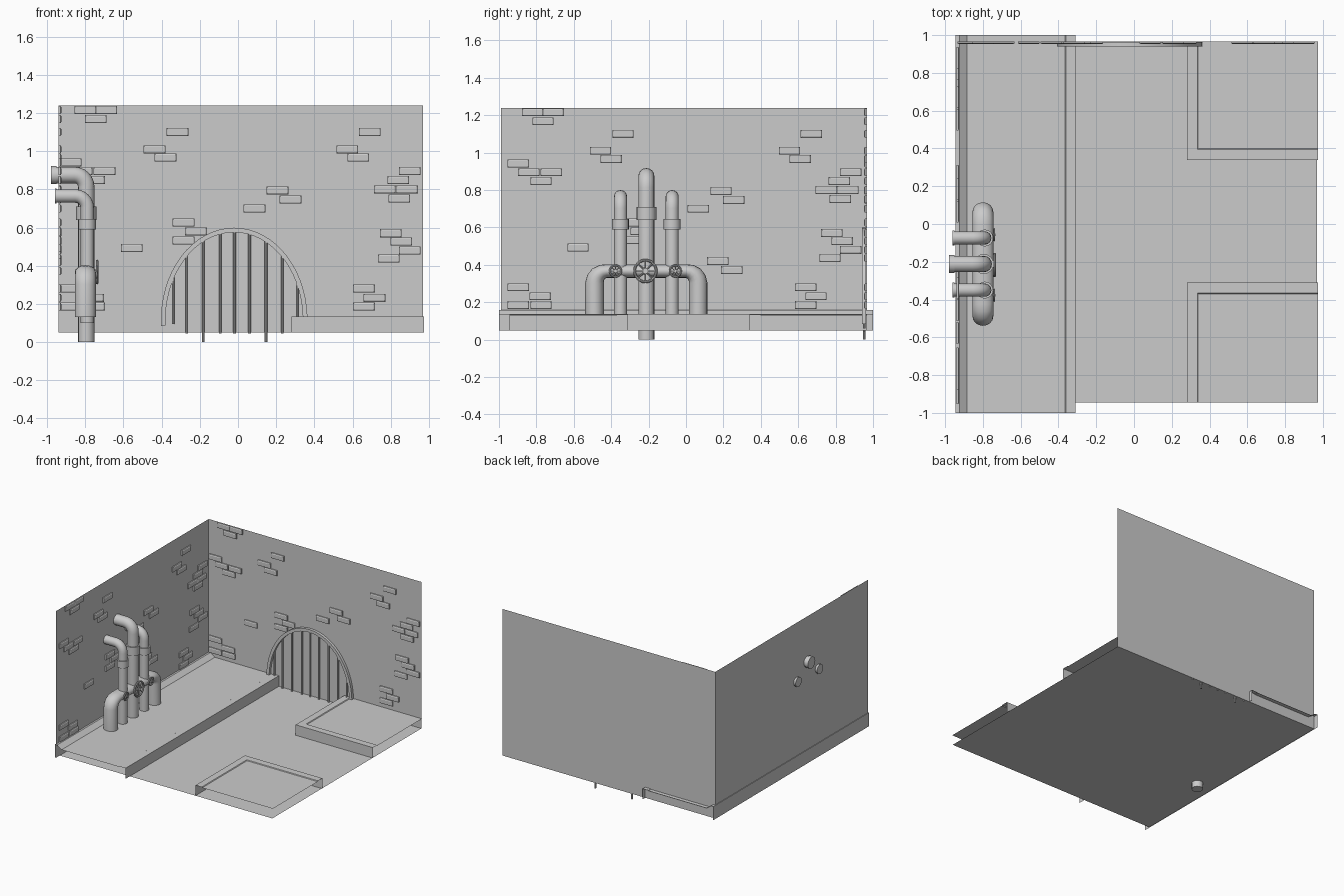
import bpy, bmesh, math
from mathutils import Vector, Matrix

if "Cube" in bpy.data.objects:
    bpy.data.objects.remove(bpy.data.objects["Cube"])


def mesh_obj(name, verts, faces):
    me = bpy.data.meshes.new(name)
    me.from_pydata(verts, [], faces)
    ob = bpy.data.objects.new(name, me)
    bpy.context.collection.objects.link(ob)
    return ob


def bm_obj(name, bm, smooth=False):
    me = bpy.data.meshes.new(name)
    bm.to_mesh(me)
    bm.free()
    ob = bpy.data.objects.new(name, me)
    bpy.context.collection.objects.link(ob)
    if smooth:
        bpy.ops.object.select_all(action='DESELECT')
        ob.select_set(True)
        bpy.context.view_layer.objects.active = ob
        bpy.ops.object.shade_smooth_by_angle(angle=math.radians(40))
    return ob


def sweep(bm, path, a, b, side, n=16, cap=True):
    """Elliptical tube along a planar path; 'side' is the plane normal (radius a), b lies in plane."""
    side = Vector(side)
    path = [Vector(p) for p in path]
    rings = []
    for i, p in enumerate(path):
        t = (path[min(i + 1, len(path) - 1)] - path[max(i - 1, 0)]).normalized()
        up = t.cross(side)
        rings.append([bm.verts.new(p + side * a * math.cos(2 * math.pi * k / n)
                                   + up * (b[i] if isinstance(b, list) else b) * math.sin(2 * math.pi * k / n))
                      for k in range(n)])
    for r, s in zip(rings, rings[1:]):
        for k in range(n):
            bm.faces.new((r[k], r[(k + 1) % n], s[(k + 1) % n], s[k]))
    if cap:
        bm.faces.new(rings[0][::-1])
        bm.faces.new(rings[-1])
    bmesh.ops.recalc_face_normals(bm, faces=bm.faces)


# walls and floor sheets
X0, X1, YB = -0.94, 0.97, 0.967
mesh_obj("floor", [(X0, -.945, .05), (X1, -.945, .05), (X1, YB, .05), (X0, YB, .05)], [(0, 1, 2, 3)])
mesh_obj("back_wall", [(X0, YB, .05), (X1, YB, .05), (X1, YB, 1.24), (X0, YB, 1.24)], [(0, 1, 2, 3)])
mesh_obj("left_wall", [(X0, -.99, .05), (X0, YB, .05), (X0, YB, 1.24), (X0, -.99, 1.24)], [(0, 1, 2, 3)])

# walkway: skirting, deck and kerb extruded along y, ends open
prof = [(-.945, .05), (-.945, .16), (-.925, .16), (-.885, .132), (-.365, .132), (-.36, .136), (-.31, .136), (-.31, .05)]
n = len(prof)
mesh_obj("walkway", [(x, y, z) for y in (-1, 1) for x, z in prof],
         [(i, i + 1, n + i + 1, n + i) for i in range(n - 1)])

# two raised corner slabs with an L-shaped kerb, open on the outer sides
for name, yi, yo in (("front_slab", -.31, -.945), ("back_slab", .34, YB)):
    s = 1 if yo > yi else -1
    rows = [(.28, yi, .05), (.28, yi, .135), (.335, yi + s * .055, .135), (.34, yi + s * .06, .13)]
    v = []
    for x, y, z in rows:
        v += [(x, yo, z), (x, y, z), (.975, y, z)]
    f = [(3 * i + j, 3 * i + j + 1, 3 * i + j + 4, 3 * i + j + 3) for i in range(3) for j in range(2)]
    v.append((.975, yo, .13))
    f.append((9, 10, 11, 12))
    mesh_obj(name, v, f)

# raised bricks: shared layout (along, height), used on both walls
layout = [(-.80, 1.216), (-.69, 1.216), (-.745, 1.168), (-.317, 1.1), (-.437, 1.01), (-.38, .966),
          (.69, 1.1), (.573, 1.01), (.63, .966), (.90, .895), (.84, .848), (.77, .8), (.885, .8), (.845, .752),
          (.207, .795), (.275, .747), (.086, .7), (-.285, .626), (-.22, .58), (-.285, .532), (-.557, .492),
          (.80, .57), (.855, .527), (.90, .48), (.79, .437), (.66, .28), (.715, .232), (.66, .185),
          (-.877, .942), (-.82, .895), (-.70, .895), (-.755, .848), (-.877, .28), (-.76, .232),
          (-.877, .185), (-.755, .185)]


def bricks(name, spots, place):
    bm = bmesh.new()
    for u, w in spots:
        loops = []
        for d, inset in ((0, 0), (.010, 0), (.014, .006)):
            hw, hh = .057 - inset, .021 - inset
            loops.append([bm.verts.new(place(min(u + a * hw, .965), w + b * hh, d))
                          for a, b in ((-1, -1), (1, -1), (1, 1), (-1, 1))])
        for r, t in zip(loops, loops[1:]):
            for k in range(4):
                bm.faces.new((r[k], r[(k + 1) % 4], t[(k + 1) % 4], t[k]))
        bm.faces.new(loops[-1])
    bmesh.ops.recalc_face_normals(bm, faces=bm.faces)
    bm_obj(name, bm)


bricks("back_wall_bricks", layout, lambda u, w, d: (u, YB - d, w))
bricks("left_wall_bricks", layout + [(.19, .42), (.265, .372)], lambda u, w, d: (X0 + d, u - .02, w))

# drain grate: arched frame with vertical bars
CX, CZ, RX, RZ, GY = -.02, .115, .372, .472, .953
bm = bmesh.new()
angs = [math.pi * (1.02 - 1.04 * i / 32) for i in range(33)]
sec = [(-.012, -.012), (-.012, .010), (.012, .010), (.012, -.012)]
rings = [[bm.verts.new((CX + (RX + r) * math.cos(a), GY + d, CZ + (RZ + r) * math.sin(a))) for r, d in sec]
         for a in angs]
for r, s in zip(rings, rings[1:]):
    for k in range(4):
        bm.faces.new((r[k], r[(k + 1) % 4], s[(k + 1) % 4], s[k]))
bm.faces.new(rings[0])
bm.faces.new(rings[-1])
bmesh.ops.recalc_face_normals(bm, faces=bm.faces)
bm_obj("grate_frame", bm, True)

bm = bmesh.new()
bars = [(-.34, .095), (-.268, .045), (-.182, 0), (-.093, .045), (-.018, .045), (.06, .045), (.147, 0),
        (.232, .045), (.31, .06)]
for x, z0 in bars:
    z1 = CZ + RZ * math.sqrt(1 - ((x - CX) / RX) ** 2)
    sweep(bm, [(x, GY, z0), (x, GY, z1)], .007, .007, (1, 0, 0), 8)
bm_obj("grate_bars", bm, True)


# vertical pipes bending back through the left wall, each with a collar
PX, PY = -.795, -.212
for name, y, r, z0, zh, xe, cz0, cz1 in (("centre_pipe", PY, .043, 0, .875, -.98, .64, .71),
                                        ("front_pipe", PY - .138, .035, .1, .765, -.96, .59, .645),
                                        ("rear_pipe", PY + .138, .035, .1, .765, -.96, .59, .645)):
    R = .062
    px = PX if r > .04 else PX + .005
    arc = [(px - R + R * math.cos(a), y, zh - R + R * math.sin(a))
           for a in [math.pi / 2 * i / 6 for i in range(7)]]
    bm = bmesh.new()
    sweep(bm, [(px, y, z0)] + arc + [(xe, y, zh)], r, r, (0, 1, 0))
    bm_obj(name, bm, True)
    bm = bmesh.new()
    sweep(bm, [(px, y, cz0), (px, y, cz1)], r + .01, r + .01, (0, 1, 0))
    sweep(bm, [(-.95, y, zh), (xe, y, zh)], r + .004, r + .004, (0, 1, 0))
    bm_obj(name + "_collar", bm, True)

# cross manifold: flattened crossbar between two floor legs
MZ, R = .367, .065
half = [(.277, .13), (.277, MZ - R)] + [(.277 - R + R * math.cos(a), MZ - R + R * math.sin(a))
                                         for a in (math.pi / 8, math.pi / 4, math.pi * 3 / 8, math.pi / 2)]
rad = [.05, .05, .048, .045, .040, .036]
path = [(PX - .005, PY - u, z) for u, z in half] + [(PX - .005, PY + u, z) for u, z in half[::-1]]
bm = bmesh.new()
sweep(bm, path, .055, rad + rad[::-1], (1, 0, 0))
bm_obj("manifold", bm, True)

# valve wheels: rim, hub, stem and spokes facing the room
for name, y, r, t, x in (("centre_valve", PY - .005, .058, .007, -.738),
                         ("front_valve", PY - .165, .030, .005, -.740),
                         ("rear_valve", PY + .155, .030, .005, -.740)):
    bm = bmesh.new()
    N = 24
    ring = [[bm.verts.new((x + t * math.sin(q), y + (r + t * math.cos(q)) * math.cos(p),
                           MZ + (r + t * math.cos(q)) * math.sin(p)))
             for q in [2 * math.pi * k / 8 for k in range(8)]]
            for p in [2 * math.pi * i / N for i in range(N)]]
    for i in range(N):
        a, b = ring[i], ring[(i + 1) % N]
        for k in range(8):
            bm.faces.new((a[k], a[(k + 1) % 8], b[(k + 1) % 8], b[k]))
    sweep(bm, [(x - .04, y, MZ), (x + .006, y, MZ)], r * .25, r * .25, (0, 1, 0), 12)
    for i in range(8):
        p = 2 * math.pi * i / 8
        sweep(bm, [(x, y, MZ), (x, y + r * math.cos(p), MZ + r * math.sin(p))], t * .6, t * .6, (1, 0, 0), 6)
    bm_obj(name, bm, True)
